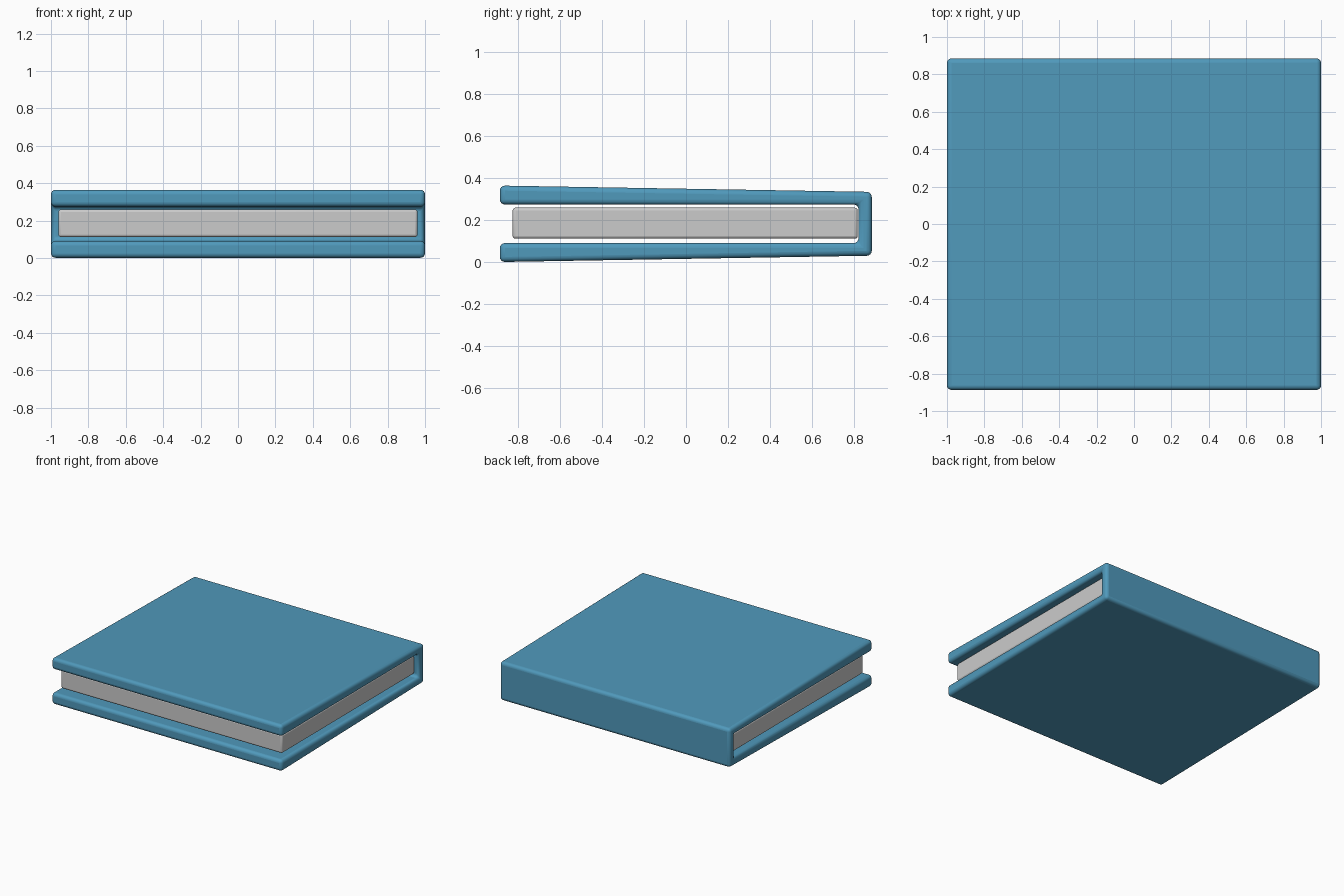
import bpy, bmesh, math

if "Cube" in bpy.data.objects:
    bpy.data.objects.remove(bpy.data.objects["Cube"])


def extrude_profile(name, profile, half_width, bevel, segments, color=None):
    """Extrude a (y, z) outline along x, round its edges and shade it smooth."""
    bm = bmesh.new()
    face = bm.faces.new([bm.verts.new((-half_width, y, z)) for y, z in profile])
    ext = bmesh.ops.extrude_face_region(bm, geom=[face])
    verts = [g for g in ext["geom"] if isinstance(g, bmesh.types.BMVert)]
    bmesh.ops.translate(bm, verts=verts, vec=(2 * half_width, 0, 0))
    bmesh.ops.recalc_face_normals(bm, faces=bm.faces)
    mesh = bpy.data.meshes.new(name)
    bm.to_mesh(mesh)
    bm.free()
    obj = bpy.data.objects.new(name, mesh)
    bpy.context.collection.objects.link(obj)
    if color:
        mat = bpy.data.materials.new(name + "_color")
        mat.diffuse_color = color
        mat.use_nodes = True
        mat.node_tree.nodes["Principled BSDF"].inputs["Base Color"].default_value = mat.diffuse_color
        mesh.materials.append(mat)

    mod = obj.modifiers.new("rounded_edges", "BEVEL")
    mod.width = bevel
    mod.segments = segments
    mod.limit_method = "ANGLE"
    mod.angle_limit = math.radians(30)

    bpy.ops.object.select_all(action="DESELECT")
    obj.select_set(True)
    bpy.context.view_layer.objects.active = obj
    bpy.ops.object.shade_smooth_by_angle(angle=math.radians(40))
    return obj


# Cover: two boards flaring slightly towards the front, joined by the spine
mid = 0.183
upper = [(0.885, 0.152), (-0.887, 0.182), (-0.887, 0.092), (0.822, 0.092)]
outline = [(y, mid + h) for y, h in upper]
outline += [(y, mid - h) for y, h in reversed(upper)]
extrude_profile("cover", outline, 1.0, 0.024, 4, (0.08, 0.32, 0.5, 1))

# Page block, inset between the boards
pages = [(-0.826, 0.112), (0.818, 0.112), (0.818, 0.26), (-0.826, 0.26)]
extrude_profile("page_block", pages, 0.96, 0.014, 3)
